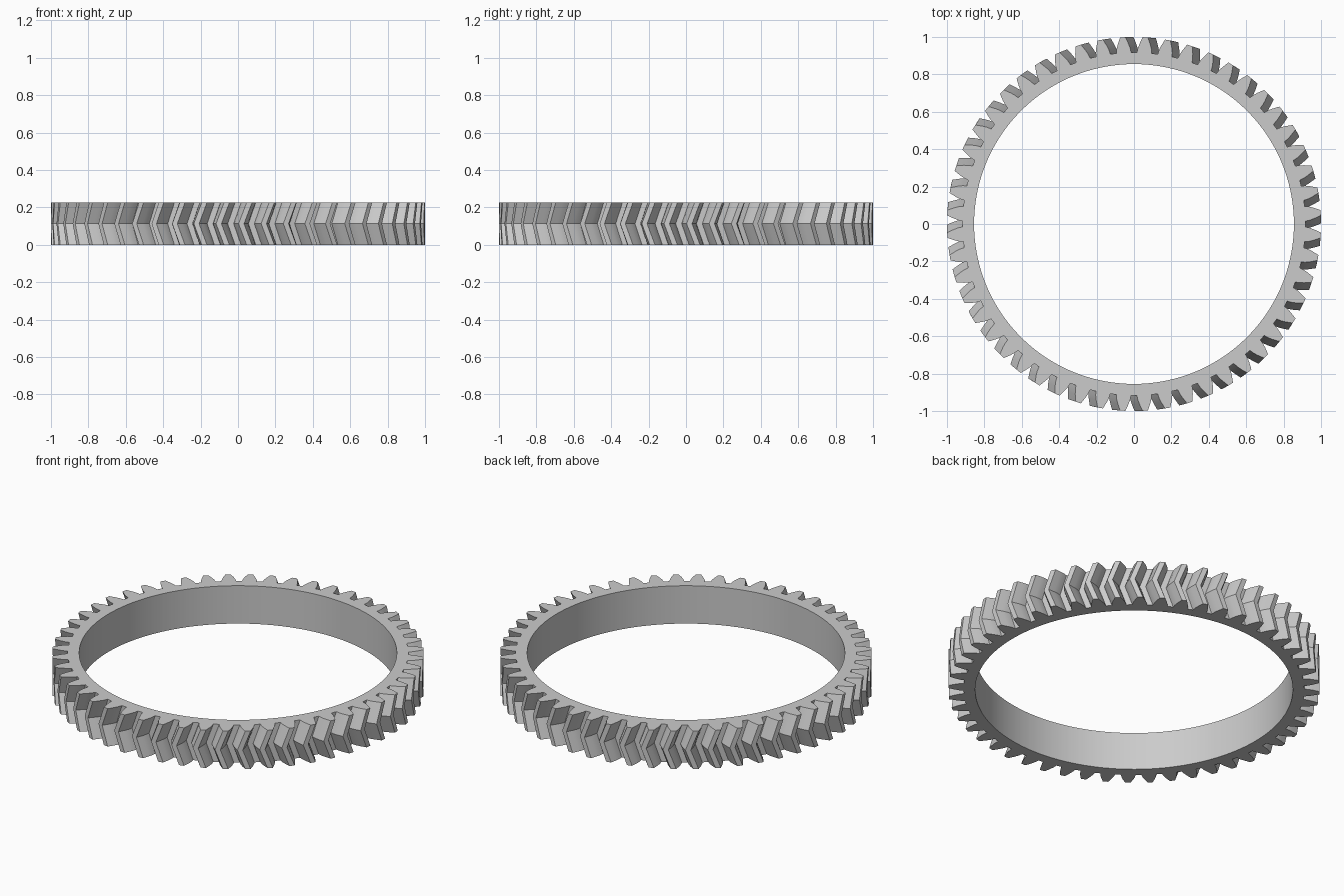
import bpy
import bmesh
from math import cos, sin, pi, radians

cube = bpy.data.objects.get("Cube")
if cube:
    bpy.data.objects.remove(cube, do_unlink=True)

TEETH = 52
HEIGHT = 0.225
BORE = 0.855
PITCH = 2 * pi / TEETH
TWIST = radians(-2.45)      # how far the middle of each tooth is swept

# One tooth flank: radius and half-angle, from root to tip
flank = [(0.917, 0.043), (0.94, 0.0385), (0.963, 0.0302), (1.0, 0.0145)]
tooth = [(r, -a) for r, a in flank] + [(r, a) for r, a in reversed(flank)]

# Plain grey metal
grey = bpy.data.materials.new("grey metal")
grey.use_nodes = True
colour = (0.6, 0.6, 0.6, 1)
grey.diffuse_color = colour
grey.node_tree.nodes["Principled BSDF"].inputs["Base Color"].default_value = colour

bm = bmesh.new()


def ring(z, twist, radius=None):
    """Closed loop of vertices: toothed outline, or a plain circle."""
    verts = []
    for i in range(TEETH):
        centre = (i + 0.5) * PITCH + twist
        for r, a in tooth:
            r = radius or r
            verts.append(bm.verts.new((r * cos(centre + a), r * sin(centre + a), z)))
    return verts


def bridge(a, b):
    """Join two loops with quads."""
    n = len(a)
    for i in range(n):
        j = (i + 1) % n
        bm.faces.new((a[i], a[j], b[j], b[i]))


# Herringbone outside, flat rims and plain bore, joined as one closed band
loops = [
    ring(0, 0),
    ring(HEIGHT / 2, TWIST),
    ring(HEIGHT, 0),
    ring(HEIGHT, 0, BORE),
    ring(0, 0, BORE),
]
for k, loop in enumerate(loops):
    bridge(loop, loops[(k + 1) % len(loops)])
bmesh.ops.recalc_face_normals(bm, faces=bm.faces)

mesh = bpy.data.meshes.new("ring_gear")
bm.to_mesh(mesh)
bm.free()
mesh.materials.append(grey)
gear = bpy.data.objects.new("ring_gear", mesh)
bpy.context.collection.objects.link(gear)

# Smooth bore and lands, crisp tooth edges
bpy.ops.object.select_all(action='DESELECT')
gear.select_set(True)
bpy.context.view_layer.objects.active = gear
bpy.ops.object.shade_smooth_by_angle(angle=radians(25))
